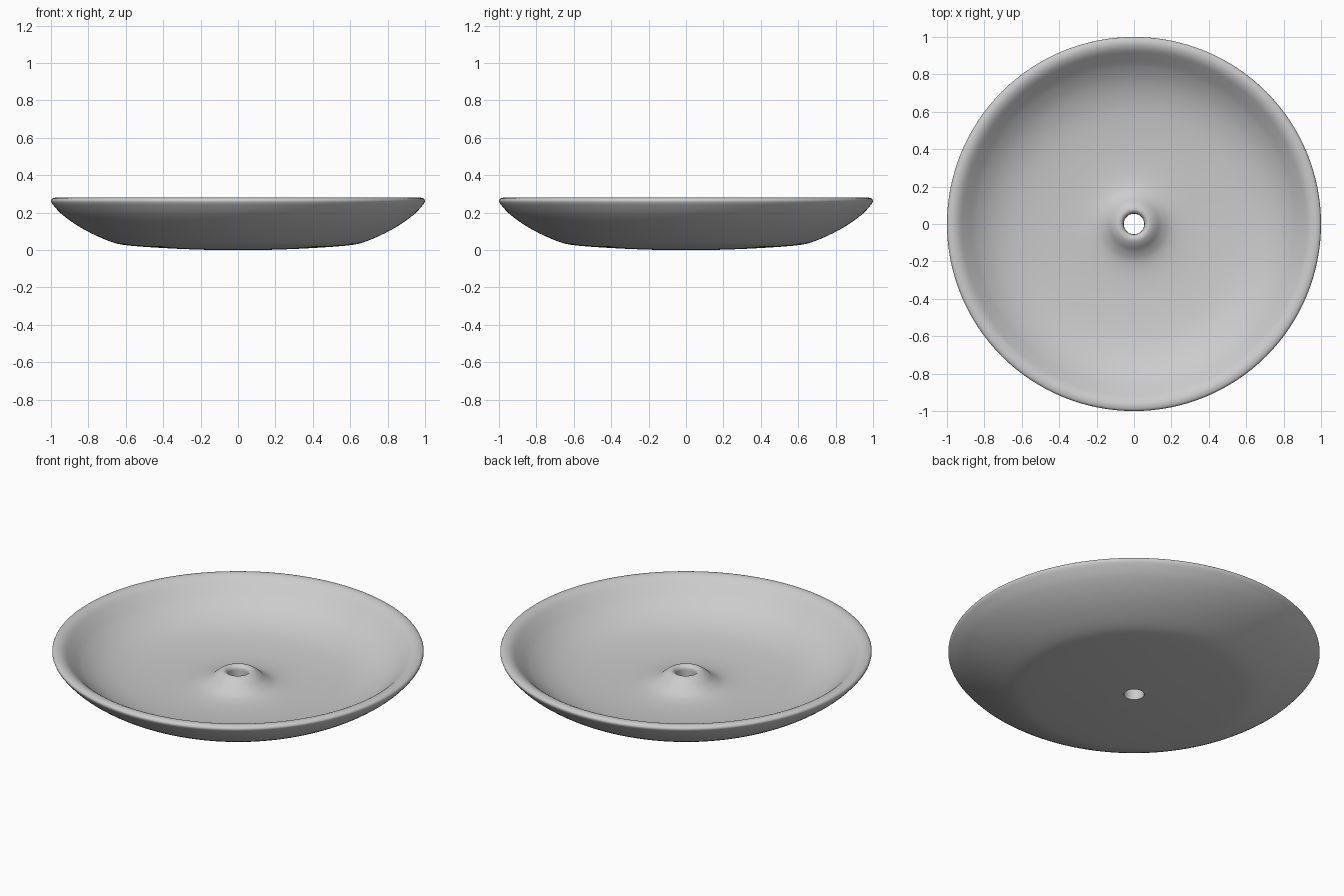
import bpy, bmesh, math
from mathutils import Vector

if "Cube" in bpy.data.objects:
    bpy.data.objects.remove(bpy.data.objects["Cube"])

SEGMENTS = 128

# Dish half-profile as (radius, height): underside, rim, inner bowl, centre bump, hole
profile = [(0.055, 0.0), (0.19, 0.002), (0.38, 0.01), (0.58, 0.024), (0.66, 0.038),
           (0.76, 0.078), (0.86, 0.132), (0.94, 0.19), (0.985, 0.237), (1.0, 0.262),
           (0.992, 0.276), (0.965, 0.28), (0.935, 0.268), (0.90, 0.238), (0.84, 0.185),
           (0.76, 0.135), (0.66, 0.098), (0.55, 0.078), (0.40, 0.066), (0.28, 0.066),
           (0.20, 0.078), (0.15, 0.104), (0.115, 0.134), (0.09, 0.149), (0.072, 0.150),
           (0.058, 0.138), (0.055, 0.12), (0.055, 0.06)]


def smooth_loop(points, steps=4):
    """Closed centripetal-like spline through the points; the base hole edge stays sharp."""
    result = []
    n = len(points)
    for i in range(n - 1):
        b, c = Vector(points[i]), Vector(points[i + 1])
        a = Vector(points[i - 1]) if i > 0 else b
        d = Vector(points[i + 2]) if i < n - 2 else c
        length = (c - b).length
        m1 = (c - a) / max((c - b).length + (b - a).length, 1e-6) * length
        m2 = (d - b) / max((d - c).length + (c - b).length, 1e-6) * length
        for k in range(steps):
            t = k / steps
            h1, h2 = 2*t**3 - 3*t**2 + 1, t**3 - 2*t**2 + t
            h3, h4 = -2*t**3 + 3*t**2, t**3 - t**2
            result.append(b*h1 + m1*h2 + c*h3 + m2*h4)
    result.append(Vector(points[-1]))
    return result


# Revolve the profile
bm = bmesh.new()
ring = [bm.verts.new((p.x, 0, max(p.y, 0))) for p in smooth_loop(profile)]
edges = [bm.edges.new((ring[i], ring[(i + 1) % len(ring)])) for i in range(len(ring))]
bmesh.ops.spin(bm, geom=ring + edges, cent=(0, 0, 0), axis=(0, 0, 1),
               angle=math.tau, steps=SEGMENTS, use_duplicate=False)
bmesh.ops.remove_doubles(bm, verts=bm.verts[:], dist=0.0002)
bmesh.ops.recalc_face_normals(bm, faces=bm.faces[:])

mesh = bpy.data.meshes.new("dish")
bm.to_mesh(mesh)
bm.free()
dish = bpy.data.objects.new("dish", mesh)
bpy.context.collection.objects.link(dish)
bpy.context.view_layer.objects.active = dish
dish.select_set(True)
bpy.ops.object.shade_smooth_by_angle(angle=math.radians(40))
